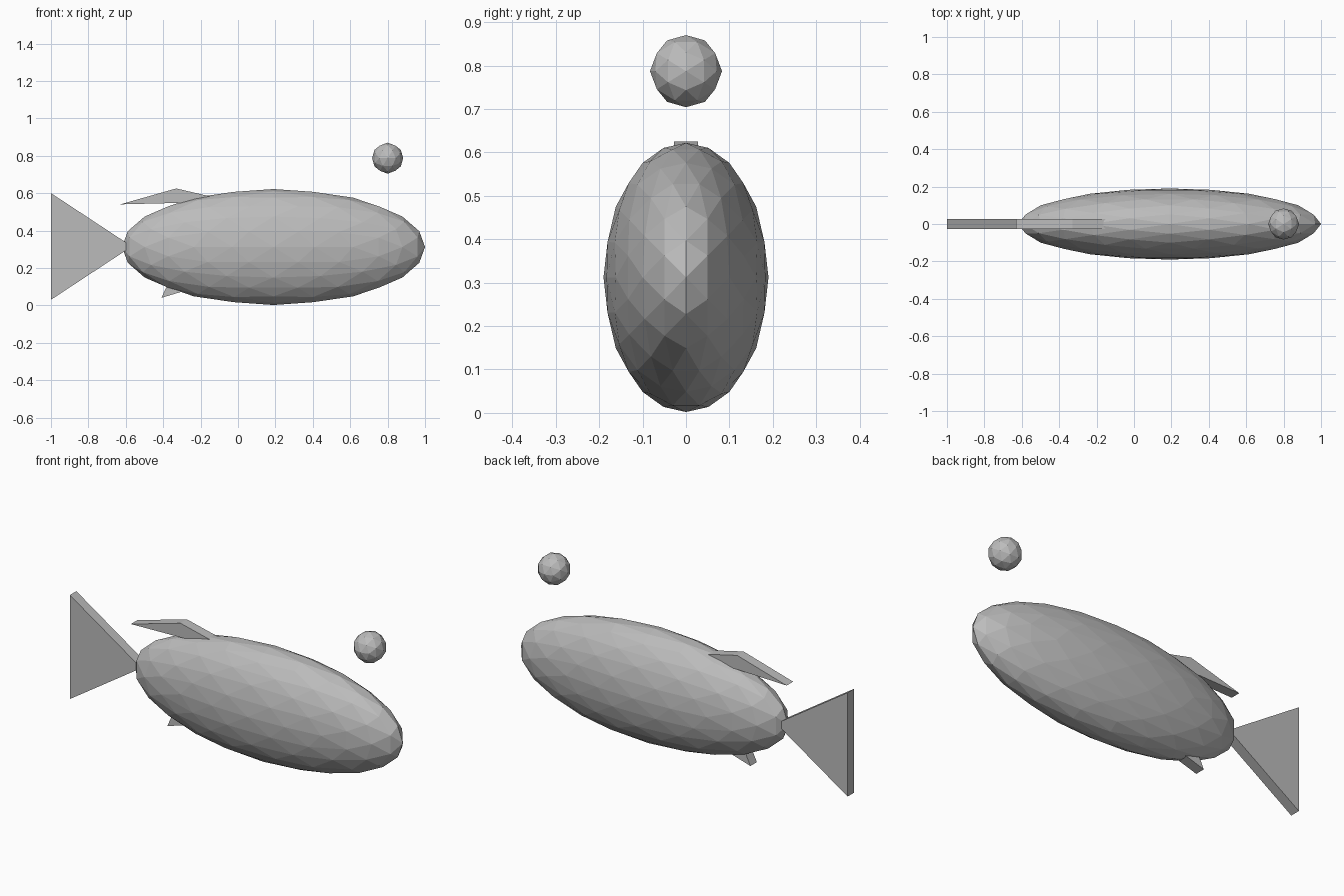
import bpy
import bmesh
from mathutils import Vector

cube = bpy.data.objects.get("Cube")
if cube:
    bpy.data.objects.remove(cube, do_unlink=True)

grey = bpy.data.materials.new("plain_grey")
grey.use_nodes = True
grey.diffuse_color = (0.5, 0.5, 0.5, 1)
grey.node_tree.nodes["Principled BSDF"].inputs["Base Color"].default_value = (0.5, 0.5, 0.5, 1)


def finish(name, bm):
    """Turn a bmesh into a flat-shaded grey object."""
    bmesh.ops.recalc_face_normals(bm, faces=bm.faces)
    mesh = bpy.data.meshes.new(name)
    bm.to_mesh(mesh)
    bm.free()
    mesh.materials.append(grey)
    obj = bpy.data.objects.new(name, mesh)
    bpy.context.collection.objects.link(obj)
    return obj


def faceted_ball(name, levels, centre, radii):
    """Icosahedron with edge midpoints on the axes, subdivided onto an ellipsoid."""
    bm = bmesh.new()
    golden = (1 + 5 ** 0.5) / 2
    for a in (-1, 1):
        for b in (-golden, golden):
            for co in ((a, b, 0), (0, a, b), (b, 0, a)):
                bm.verts.new(co)
    bmesh.ops.convex_hull(bm, input=bm.verts[:])
    for _ in range(levels):
        bmesh.ops.subdivide_edges(bm, edges=bm.edges[:], cuts=1, use_grid_fill=True)
        for v in bm.verts:
            v.co.normalize()
    for v in bm.verts:
        v.co = v.co * Vector.Fill(3, 1).x
        v.co = Vector([c + r * p for c, r, p in zip(centre, radii, v.co)])
    return finish(name, bm)


def fin(name, outline, half=0.028):
    """Flat plate from an (x, z) outline, thickened along y."""
    bm = bmesh.new()
    face = bm.faces.new([bm.verts.new((x, -half, z)) for x, z in outline])
    moved = bmesh.ops.extrude_face_region(bm, geom=[face])["geom"]
    verts = [g for g in moved if isinstance(g, bmesh.types.BMVert)]
    bmesh.ops.translate(bm, verts=verts, vec=(0, 2 * half, 0))
    # keep both caps so the plate is closed
    bmesh.ops.holes_fill(bm, edges=bm.edges[:])
    return finish(name, bm)


# Long body and the small ball floating above its nose
faceted_ball("body", 2, (0.19, 0, 0.312), (0.81, 0.19, 0.31))
faceted_ball("floating_ball", 1, (0.8, 0, 0.787), (0.083, 0.083, 0.083))

# Fins
fin("tail_fin", [(-1, 0.03), (-0.567, 0.315), (-1, 0.6)])
fin("back_fin", [(-0.63, 0.54), (-0.03, 0.555), (-0.33, 0.625)])
fin("belly_fin", [(-0.41, 0.04), (-0.21, 0.1), (-0.37, 0.125)])
